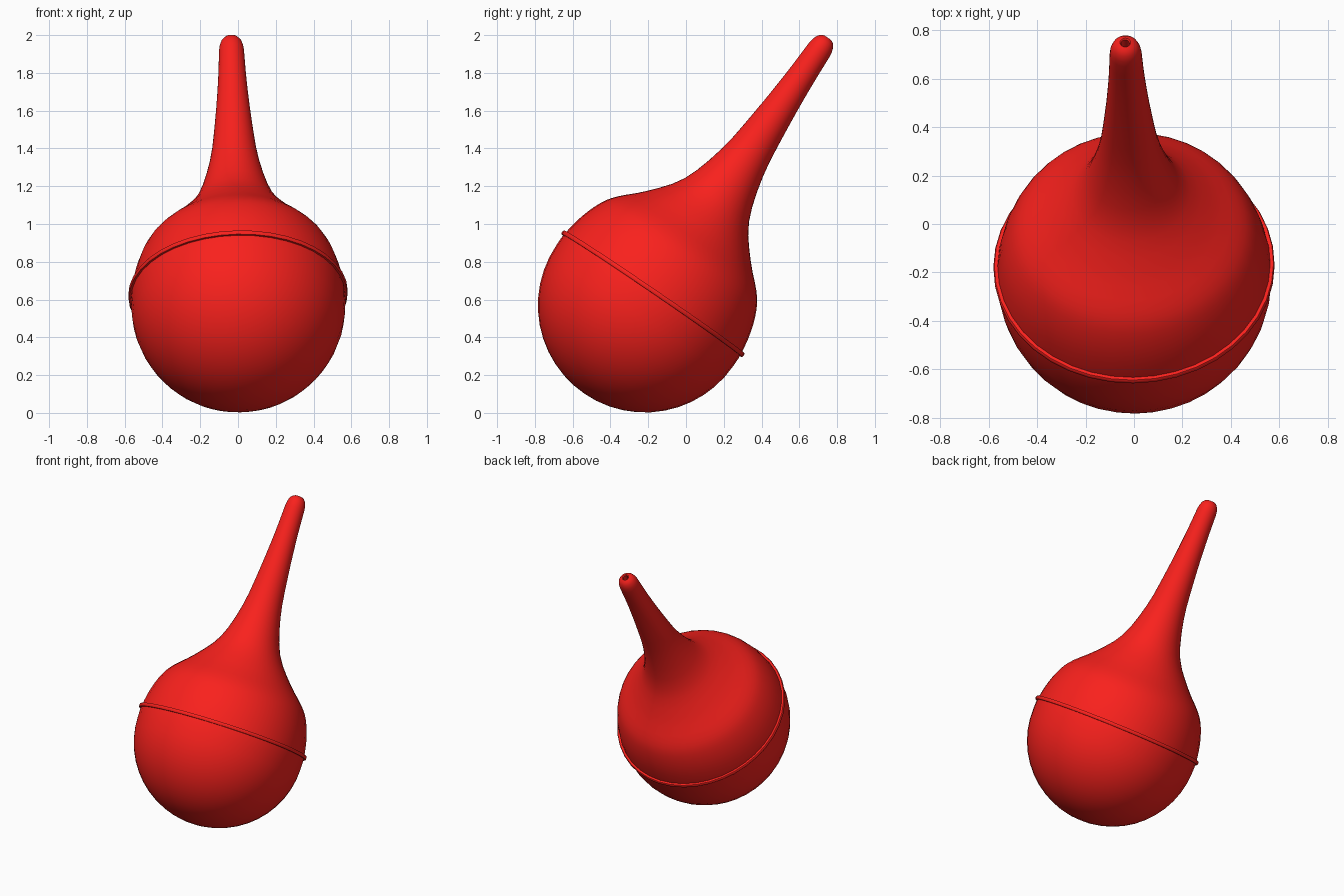
import bpy, bmesh, math
from mathutils import Vector

if "Cube" in bpy.data.objects:
    bpy.data.objects.remove(bpy.data.objects["Cube"])

SEGMENTS = 40
CENTRE = Vector((0.0, -0.175, 0.631))            # middle of the seam ring
AXIS = Vector((-0.022, 0.5635, 0.826)).normalized()  # bulb leans back

red = bpy.data.materials.new("red_rubber")
red.diffuse_color = (0.95, 0.015, 0.012, 1)
red.use_nodes = True
red.node_tree.nodes["Principled BSDF"].inputs["Base Color"].default_value = red.diffuse_color


def catmull(points, steps):
    """Smooth curve through profile points."""
    p = [Vector(q) for q in points]
    p = [2 * p[0] - p[1]] + p + [2 * p[-1] - p[-2]]
    out = []
    for a, b, c, d in zip(p, p[1:], p[2:], p[3:]):
        for k in range(steps):
            t = k / steps
            out.append(0.5 * (2 * b + (c - a) * t + (2 * a - 5 * b + 4 * c - d) * t * t
                              + (3 * b - a - 3 * c + d) * t ** 3))
    return [tuple(v) for v in out + [p[-2]]]


def lathe(name, profile, closed=False):
    """Revolve (radius, height) points around the leaning axis."""
    bm = bmesh.new()
    verts = [bm.verts.new((r, 0, h)) for r, h in profile]
    pairs = list(zip(verts, verts[1:]))
    if closed:
        pairs.append((verts[-1], verts[0]))
    edges = [bm.edges.new(e) for e in pairs]
    bmesh.ops.spin(bm, geom=verts + edges, cent=(0, 0, 0), axis=(0, 0, 1),
                   angle=2 * math.pi, steps=SEGMENTS, use_duplicate=False)
    bmesh.ops.remove_doubles(bm, verts=bm.verts, dist=1e-5)
    bmesh.ops.recalc_face_normals(bm, faces=bm.faces)
    mesh = bpy.data.meshes.new(name)
    bm.to_mesh(mesh)
    bm.free()
    obj = bpy.data.objects.new(name, mesh)
    bpy.context.collection.objects.link(obj)
    obj.location = CENTRE
    obj.rotation_mode = 'QUATERNION'
    obj.rotation_quaternion = Vector((0, 0, 1)).rotation_difference(AXIS)
    mesh.materials.append(red)
    bpy.ops.object.select_all(action='DESELECT')
    obj.select_set(True)
    bpy.context.view_layer.objects.active = obj
    bpy.ops.object.shade_smooth_by_angle(angle=math.radians(40))
    return obj


# Round lower half of the bulb
R, H = 0.567, -0.075
bottom = [(R * math.sin(a), H - R * math.cos(a))
          for a in (math.pi / 2 * i / 12 for i in range(12))]

# Shoulder and tapering nozzle
upper = catmull([(R, H), (0.565, 0.0), (0.542, 0.126), (0.5, 0.24), (0.445, 0.32),
                 (0.33, 0.435), (0.206, 0.6), (0.132, 0.84), (0.098, 1.1),
                 (0.076, 1.36), (0.066, 1.56)], 3)

# Rounded tip and the small bore inside it
tip = [(0.062, 1.59), (0.053, 1.616), (0.038, 1.634), (0.022, 1.641),
       (0.017, 1.636), (0.017, 1.45), (0.0, 1.45)]
lathe("bulb_and_nozzle", bottom + upper + tip)

# Raised moulding seam around the widest part
lathe("seam_ring", [(0.55, -0.012), (0.577, -0.012), (0.581, -0.006),
                    (0.581, 0.006), (0.577, 0.012), (0.55, 0.012)], closed=True)
